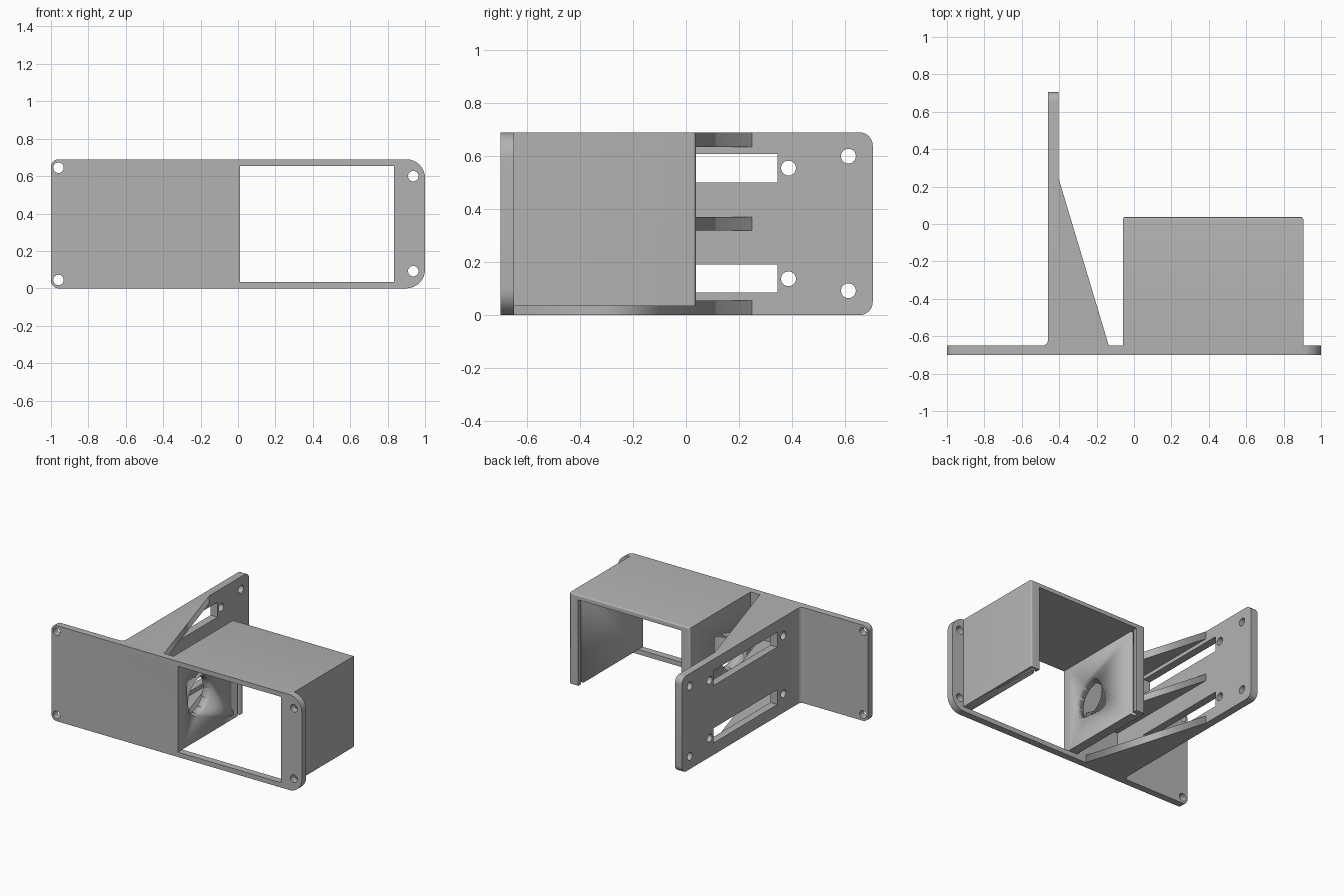
import bpy, bmesh
from math import sin, cos, pi
from mathutils import Matrix

cube = bpy.data.objects.get("Cube")
if cube:
    bpy.data.objects.remove(cube, do_unlink=True)

grey = bpy.data.materials.new("plain grey")
grey.use_nodes = True
GREY = (0.45, 0.45, 0.45, 1)
grey.diffuse_color = GREY
grey.node_tree.nodes["Principled BSDF"].inputs["Base Color"].default_value = GREY

H = 0.69                       # overall height
FRONT, BACK = -0.70, -0.65     # front plate faces

# Axes (u, v, extrusion) for each drawing plane
PLANES = {"XZ": (0, 2, 1), "YZ": (1, 2, 0), "XY": (0, 1, 2)}


def arc(cx, cy, r, start, end, n=8):
    return [(cx + r * cos(start + (end - start) * i / n),
             cy + r * sin(start + (end - start) * i / n)) for i in range(n + 1)]


def circle(cx, cy, r=0.028, n=32):
    return arc(cx, cy, r, 0, 2 * pi, n)[:-1]


def rect(u0, u1, v0, v1, r_low=0, r_high=0):
    """Rectangle with one corner radius at the low-u end, another at the high-u end."""
    pts = []
    corners = [(u1, v1, -1, -1, r_high), (u0, v1, 1, -1, r_low),
               (u0, v0, 1, 1, r_low), (u1, v0, -1, 1, r_high)]
    for i, (u, v, su, sv, r) in enumerate(corners):
        if r:
            pts += arc(u + su * r, v + sv * r, r, i * pi / 2, (i + 1) * pi / 2)
        else:
            pts.append((u, v))
    return pts


def extrude(name, plane, outlines, lo, hi):
    """Extrude an outline (further outlines are holes) between lo and hi."""
    curve = bpy.data.curves.new(name, "CURVE")
    curve.dimensions = "2D"
    curve.fill_mode = "BOTH"
    curve.extrude = (hi - lo) / 2
    for pts in outlines:
        spline = curve.splines.new("POLY")
        spline.points.add(len(pts) - 1)
        for p, (u, v) in zip(spline.points, pts):
            p.co = (u, v, 0, 1)
        spline.use_cyclic_u = True
    temp = bpy.data.objects.new(name + "_outline", curve)
    bpy.context.collection.objects.link(temp)
    graph = bpy.context.evaluated_depsgraph_get()
    mesh = bpy.data.meshes.new_from_object(temp.evaluated_get(graph))
    bpy.data.objects.remove(temp, do_unlink=True)
    bpy.data.curves.remove(curve)

    m = Matrix(((0,) * 4,) * 4)
    for src, dst in enumerate(PLANES[plane]):
        m[dst][src] = 1
    m[PLANES[plane][2]][3] = (lo + hi) / 2
    m[3][3] = 1
    mesh.transform(m)
    bm = bmesh.new()
    bm.from_mesh(mesh)
    bmesh.ops.remove_doubles(bm, verts=bm.verts, dist=0.0001)
    bmesh.ops.recalc_face_normals(bm, faces=bm.faces)
    bm.to_mesh(mesh)
    bm.free()
    mesh.materials.clear()
    mesh.materials.append(grey)
    obj = bpy.data.objects.new(name, mesh)
    bpy.context.collection.objects.link(obj)
    return obj


def smooth(obj):
    bpy.ops.object.select_all(action="DESELECT")
    obj.select_set(True)
    bpy.context.view_layer.objects.active = obj
    bpy.ops.object.shade_smooth_by_angle(angle=0.6)


def cut(obj, cutter):
    cutter.hide_render = True
    cutter.hide_set(True)
    mod = obj.modifiers.new(cutter.name, "BOOLEAN")
    mod.operation = "DIFFERENCE"
    mod.solver = "EXACT"
    mod.object = cutter


# Front plate: window and four corner screw holes
left_end = rect(-1, 1, 0, H, 0.04, 0.1)
plate_holes = [circle(-0.96, z) for z in (0.045, 0.645)]
plate_holes += [circle(0.937, z) for z in (0.092, 0.6)]
front_plate = extrude("front_plate", "XZ",
                      [left_end, rect(0.01, 0.835, 0.035, 0.655)] + plate_holes, FRONT, BACK)
smooth(front_plate)

# Rear mounting flange: two long slots with a screw hole at each end
flange_holes = []
for z, z0, z1 in ((0.137, 0.085, 0.192), (0.555, 0.5, 0.608)):
    flange_holes.append(rect(-0.385, 0.345, z0, z1))
    flange_holes += [circle(y, z) for y in (-0.455, 0.387)]
flange_holes += [circle(0.613, z) for z in (0.092, 0.6)]
flange = extrude("mounting_flange", "YZ",
                 [rect(BACK, 0.705, 0, H, 0, 0.05)] + flange_holes, -0.46, -0.405)
smooth(flange)

# Fillet where the flange meets the plate
R = 0.03
fillet = extrude("flange_fillet", "XY",
                 [[(-0.46, BACK)] + arc(-0.46 - R, BACK + R, R, 0, -pi / 2)], 0, H)
smooth(fillet)

# Three triangular gussets
for name, z0, z1 in (("lower", 0, 0.055), ("middle", 0.32, 0.37), ("upper", 0.635, H)):
    extrude(name + "_gusset", "XY",
            [[(-0.405, BACK), (-0.135, BACK), (-0.405, 0.25)]], z0, z1)

# Box shell: top and two side walls, open below and behind
X0, X1, REAR = -0.06, 0.905, 0.037
shell = extrude("box_shell", "XZ",
                [[(X0, 0.035), (0.01, 0.035), (0.01, 0.655), (0.835, 0.655),
                  (0.835, 0.035), (X1, 0.035), (X1, H), (X0, H)]], BACK, REAR)
bm = bmesh.new()
bm.from_mesh(shell.data)
bmesh.ops.dissolve_limit(bm, angle_limit=0.02, verts=bm.verts, edges=bm.edges)


def outer(v):
    return v.co.x < X0 + 0.001 or v.co.x > X1 - 0.001


rear_edges = [e for e in bm.edges
              if all(outer(v) and v.co.y > REAR - 0.001 for v in e.verts)]
bmesh.ops.bevel(bm, geom=rear_edges, offset=0.012, segments=4, profile=0.5, affect="EDGES")
bm.to_mesh(shell.data)
bm.free()

# Cable port in the inner wall and a sliding groove in each wall
cut(shell, extrude("port_cutter", "YZ", [circle(-0.45, 0.345, 0.135, 48)], -0.1, 0.05))
for name, x0, x1 in (("right", -0.025, 0.03), ("left", 0.815, 0.87)):
    cut(shell, extrude(name + "_groove_cutter", "XY", [rect(x0, x1, -0.022, 0.003)], 0, 0.655))
smooth(shell)
